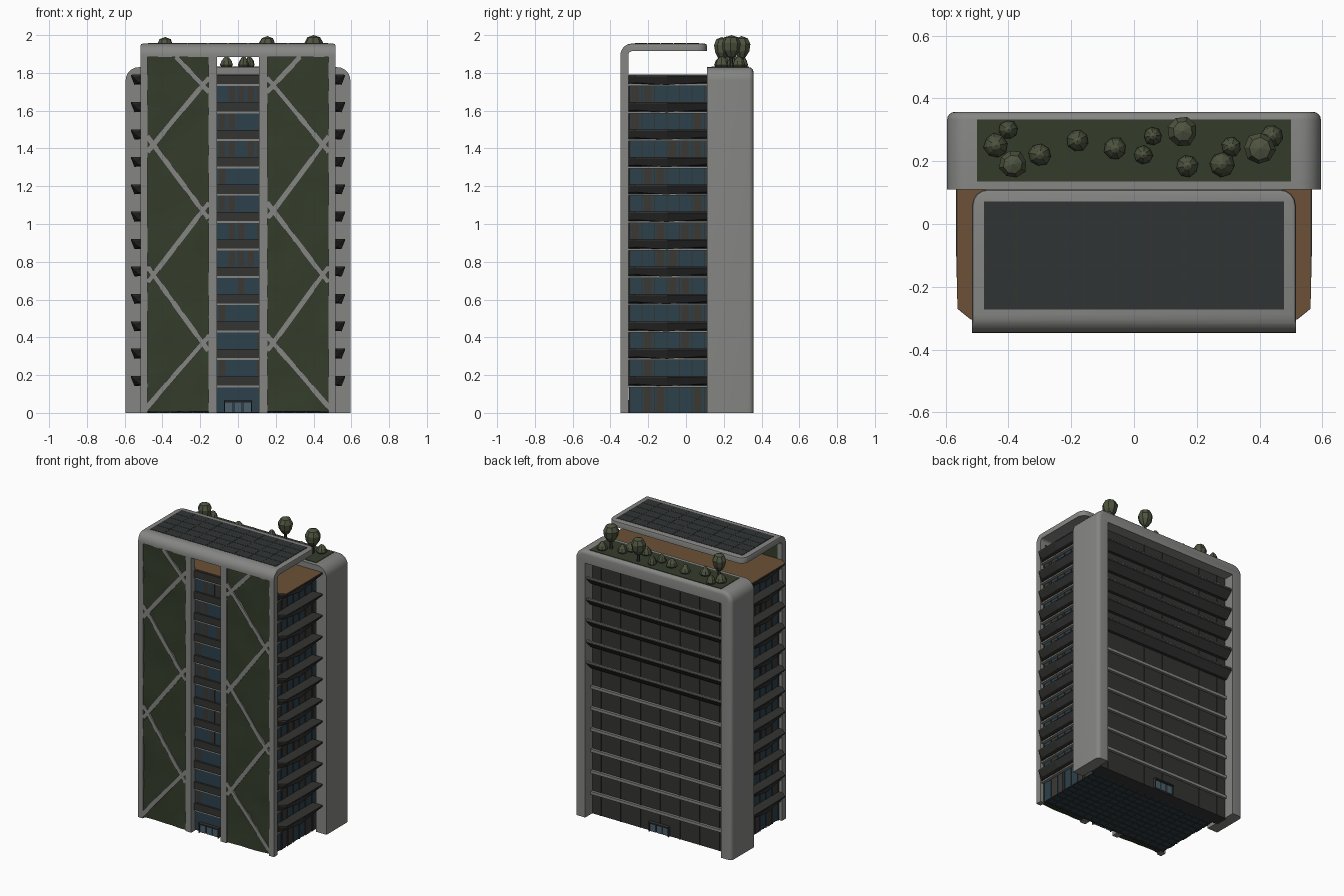
import bpy, bmesh, math, random
from mathutils import Vector, Matrix

if "Cube" in bpy.data.objects:
    bpy.data.objects.remove(bpy.data.objects["Cube"])

random.seed(4)
MATS = {}
COLORS = {"grey": (0.235, 0.235, 0.23), "dark": (0.033, 0.035, 0.032), "green": (0.034, 0.046, 0.024),
          "blue": (0.026, 0.052, 0.072), "brown": (0.15, 0.082, 0.038), "leaf": (0.075, 0.088, 0.05),
          "panel": (0.03, 0.034, 0.034), "glass": (0.07, 0.115, 0.15), "wood": (0.045, 0.04, 0.034)}
for k, c in COLORS.items():
    MATS[k] = bpy.data.materials.new(k)
    MATS[k].diffuse_color = (*c, 1)


def finish(name, bm, mat="grey", smooth=False):
    bmesh.ops.recalc_face_normals(bm, faces=bm.faces)
    me = bpy.data.meshes.new(name)
    bm.to_mesh(me)
    bm.free()
    ob = bpy.data.objects.new(name, me)
    bpy.context.collection.objects.link(ob)
    me.materials.append(MATS[mat])
    if smooth:
        bpy.ops.object.select_all(action='DESELECT')
        ob.select_set(True)
        bpy.context.view_layer.objects.active = ob
        bpy.ops.object.shade_smooth_by_angle(angle=math.radians(35))
    return ob


def add_box(bm, x0, x1, y0, y1, z0, z1):
    m = Matrix.Translation(((x0 + x1) / 2, (y0 + y1) / 2, (z0 + z1) / 2)) @ \
        Matrix.Diagonal((abs(x1 - x0), abs(y1 - y0), abs(z1 - z0), 1))
    bmesh.ops.create_cube(bm, size=1, matrix=m)


def boxes(name, items, mat="grey"):
    bm = bmesh.new()
    for b in items:
        add_box(bm, *b)
    return finish(name, bm, mat)


def prism(bm, pts, offset):
    """Extrude a closed 3D outline by an offset vector."""
    f = bm.faces.new([bm.verts.new(p) for p in pts])
    r = bmesh.ops.extrude_face_region(bm, geom=[f])
    bmesh.ops.translate(bm, vec=offset, verts=[v for v in r["geom"] if isinstance(v, bmesh.types.BMVert)])


def arc(cx, cz, r, a0, a1, n=6):
    return [(cx + r * math.cos(math.radians(a0 + (a1 - a0) * i / n)),
             cz + r * math.sin(math.radians(a0 + (a1 - a0) * i / n))) for i in range(n + 1)]


LEVELS = [0.145 * i for i in range(1, 13)]

# rear arch frame with rounded shoulders and rounded back edge
bm = bmesh.new()
R = 0.07
prof = [(0.595, 0)] + arc(0.595 - R, 1.83 - R, R, 0, 90) + arc(R - 0.595, 1.83 - R, R, 90, 180) + \
       [(-0.595, 0), (-0.515, 0), (-0.515, 1.745), (0.515, 1.745), (0.515, 0)]
prism(bm, [(x, 0.11, z) for x, z in prof], (0, 0.247, 0))
edge = [e for e in bm.edges if all(v.co.y > 0.35 and (abs(v.co.x) > 0.52 or v.co.z > 1.8) for v in e.verts)
        and not all(v.co.z < 0.01 for v in e.verts)]
bmesh.ops.bevel(bm, geom=edge, offset=0.025, segments=4, profile=0.5, affect='EDGES')
finish("rear_frame", bm, smooth=True)

# front frame top: bends back into the roof canopy
bm = bmesh.new()
prof = [(-0.347, 1.885)] + arc(-0.287, 1.895, 0.06, 180, 90) + [(0.11, 1.955), (0.11, 1.915)] + \
       arc(-0.285, 1.895, 0.02, 90, 180, 4) + [(-0.305, 1.885)]
prism(bm, [(-0.515, y, z) for y, z in prof], (1.03, 0, 0))
corner = [e for e in bm.edges if all(v.co.y > 0.1 for v in e.verts)
          and abs(e.verts[0].co.x - e.verts[1].co.x) < 0.01]
bmesh.ops.bevel(bm, geom=corner, offset=0.05, segments=4, profile=0.5, affect='EDGES')
rim = [e for e in bm.edges if all(v.co.z > 1.95 for v in e.verts) and e.calc_face_angle(0) > 1]
bmesh.ops.bevel(bm, geom=rim, offset=0.01, segments=2, profile=0.5, affect='EDGES')
finish("roof_canopy", bm, smooth=True)

# front posts
posts = []
for s in (1, -1):
    posts += [(s * 0.48, s * 0.515, -0.347, -0.305, 0, 1.886), (s * 0.112, s * 0.155, -0.347, -0.305, 0, 1.886)]
boxes("front_posts", posts)

# diagonal braces, crossing just before each post
bm = bmesh.new()
nodes = [(0.33, 1.885), (0.187, 1.735), (0.448, 1.42), (0.187, 1.07), (0.448, 0.73), (0.187, 0.37), (0.455, 0.06)]
for s in (1, -1):
    for i, (a, b) in enumerate(zip(nodes, nodes[1:])):
        a, b = Vector(a), Vector(b)
        d = (b - a).normalized()
        if i:
            a = a - d * 0.055
        b = b + d * 0.05
        n = Vector((-d.y, d.x)) * 0.013
        prism(bm, [(s * p.x, -0.346, p.y) for p in (a + n, b + n, b - n, a - n)], (0, 0.03, 0))
finish("diagonal_braces", bm)

# planted green wall panels with an uneven surface
bm = bmesh.new()
for s in (1, -1):
    add_box(bm, s * 0.15, s * 0.485, -0.331, -0.308, 0.005, 1.89)
    g = bmesh.ops.create_grid(bm, x_segments=6, y_segments=26, size=0.5,
                              matrix=Matrix.Translation((s * 0.3175, -0.335, 0.947)) @
                              Matrix.Rotation(math.pi / 2, 4, 'X') @ Matrix.Diagonal((0.33, 1.88, 1, 1)))
    for v in g["verts"]:
        v.co.y += random.uniform(-0.011, 0.003)
finish("green_wall", bm, "green", smooth=True)

# solar panels on the canopy
boxes("solar_base", [(-0.478, 0.478, -0.272, 0.072, 1.95, 1.9565)], "dark")
tiles = []
for i in range(9):
    for j in range(5):
        x, y = -0.478 + i * 0.1062, -0.272 + j * 0.0688
        tiles.append((x + 0.002, x + 0.104, y + 0.002, y + 0.0668, 1.955, 1.9575))
boxes("solar_tiles", tiles, "panel")

# glazed core and rear wall
boxes("glass_core", [(-0.49, 0.49, -0.302, 0.2, 0.003, 1.75)], "blue")
boxes("rear_wall", [(-0.53, 0.53, 0.19, 0.28, 0, 1.76)], "dark")
boxes("underside_grid", [(-0.49, 0.49, y - 0.004, y + 0.004, 0, 0.006) for y in [-0.29 + 0.05 * i for i in range(10)]] +
      [(x - 0.004, x + 0.004, -0.3, 0.19, 0, 0.006) for x in [-0.48 + 0.06 * i for i in range(17)]], "dark")

# window mullions and curtains
mull, curt = [], []
for z in [0] + LEVELS[:-1]:
    z0, z1 = z + (0.05 if z else 0), z + 0.137
    for s in (1, -1):
        for k in range(7):
            y = -0.298 + k * 0.066
            mull.append((s * 0.488, s * 0.494, y - 0.003, y + 0.003, z0, z1))
            if random.random() < 0.4:
                curt.append((s * 0.488, s * 0.492, y + 0.01, y + 0.05, z0, z1))
    for k in range(5):
        x = -0.1 + k * 0.05
        if random.random() < 0.35 and z:
            curt.append((x, x + 0.035, -0.304, -0.3, z0, z1))
boxes("window_mullions", mull, "dark")
boxes("window_curtains", curt, "wood")

# floor slabs, front spandrels and the roof slab
boxes("floor_slabs", [(-0.512, 0.512, -0.308, 0.19, z - 0.01, z) for z in LEVELS])
boxes("front_spandrels", [(-0.112, 0.112, -0.315, -0.29, z, z + 0.048) for z in LEVELS] +
      [(-0.515, 0.515, -0.303, 0.112, 1.74, 1.787)], "dark")

# folded side balconies, leaning outwards
bm = bmesh.new()
for z in LEVELS:
    for s in (1, -1):
        rows = []
        for y, xb, xt, zb in ((-0.304, 0.513, 0.52, 0.012), (-0.27, 0.53, 0.562, 0.012),
                              (-0.1, 0.548, 0.566, -0.004), (0.11, 0.53, 0.566, 0.015)):
            rows.append([bm.verts.new((s * x, y, z + h)) for x, h in
                         ((0.48, 0), (xb - 0.005, zb / 2), (xb, zb), (xt, 0.042), (xt, 0.05), (0.48, 0.05))])
        for a, b in zip(rows, rows[1:]):
            for i in range(6):
                bm.faces.new((a[i], a[(i + 1) % 6], b[(i + 1) % 6], b[i]))
        bm.faces.new(rows[0])
        bm.faces.new(rows[-1])
finish("side_balconies", bm, "dark")

# roof terrace
bm = bmesh.new()
prism(bm, [(-0.562, 0.112, 1.786), (0.562, 0.112, 1.786), (0.562, -0.268, 1.786), (0.518, -0.302, 1.786),
           (-0.518, -0.302, 1.786), (-0.562, -0.268, 1.786)], (0, 0, 0.006))
finish("roof_terrace", bm, "brown")

# rear ledges: thin below, deep leaning louvres on the upper floors
boxes("rear_thin_ledges", [(-0.515, 0.515, 0.27, 0.298, z - 0.008, z + 0.012) for z in LEVELS[:6]])
bm = bmesh.new()
lips = []
for z in LEVELS[6:11]:
    prism(bm, [(-0.515, y, z + h) for y, h in ((0.27, -0.01), (0.30, -0.01), (0.345, 0.035), (0.345, 0.05),
                                               (0.335, 0.05), (0.31, 0.015), (0.27, 0.015))], (1.03, 0, 0))
    lips.append((-0.515, 0.515, 0.334, 0.347, z + 0.046, z + 0.052))
finish("rear_louvres", bm, "dark")
boxes("rear_louvre_lips", lips)
boxes("rear_seams", [(x - 0.003, x + 0.003, 0.27, 0.284, 0, 1.745) for x in [-0.45 + 0.15 * i for i in range(7)]], "panel")

# entrance doors, front and back
doors, trims = [], []
for y, d in ((-0.302, -1), (0.28, 1)):
    for x in (-0.048, 0.0, 0.048):
        doors.append((x - 0.021, x + 0.021, y, y + d * 0.012, 0.003, 0.058))
    trims.append((-0.075, 0.075, y, y + d * 0.025, 0.06, 0.068))
    trims += [(s * 0.07, s * 0.075, y, y + d * 0.02, 0, 0.062) for s in (1, -1)]
boxes("doors", doors, "glass")
boxes("door_trim", trims, "dark")

# roof garden bed
boxes("garden_bed", [(-0.5, 0.5, 0.135, 0.333, 1.80, 1.833)], "green")


def foliage(bm, x, y, z, r, h, tip):
    """Low-poly egg; tip > 0 narrows the top, tip < 0 narrows the bottom."""
    g = bmesh.ops.create_uvsphere(bm, u_segments=8, v_segments=5, radius=1)
    rot = Matrix.Rotation(random.uniform(0, 6), 3, 'Z')
    for v in g["verts"]:
        p = rot @ v.co
        k = (1 - tip * p.z) * random.uniform(0.93, 1.05)
        v.co = Vector((x + p.x * r * k, y + p.y * r * k, z + p.z * h))


# garden trees and bushes
bm = bmesh.new()
trunks = bmesh.new()
for x, y, r, top in ((-0.385, 0.19, 0.044, 1.99), (0.155, 0.295, 0.047, 1.995), (0.4, 0.24, 0.051, 2.0)):
    foliage(bm, x, y, top - 0.062, r, 0.062, -0.22)
    bmesh.ops.create_cone(trunks, segments=6, radius1=0.011, radius2=0.008, depth=0.08, cap_ends=True,
                          matrix=Matrix.Translation((x, y, 1.86)))
for x, y, r in ((-0.44, 0.25, 0.042), (-0.4, 0.3, 0.033), (-0.3, 0.22, 0.038), (-0.18, 0.265, 0.037),
                (-0.06, 0.24, 0.04), (0.03, 0.22, 0.032), (0.06, 0.28, 0.032), (0.17, 0.185, 0.038),
                (0.28, 0.19, 0.044), (0.31, 0.245, 0.034), (0.44, 0.28, 0.038)):
    foliage(bm, x, y, 1.853, r * 0.87, 0.035, 0.4)
finish("garden_foliage", bm, "leaf")
finish("tree_trunks", trunks, "wood")

for m in bpy.data.materials:
    if m.users and not m.is_grease_pencil:
        m.use_nodes = True
        m.node_tree.nodes["Principled BSDF"].inputs["Base Color"].default_value = m.diffuse_color
